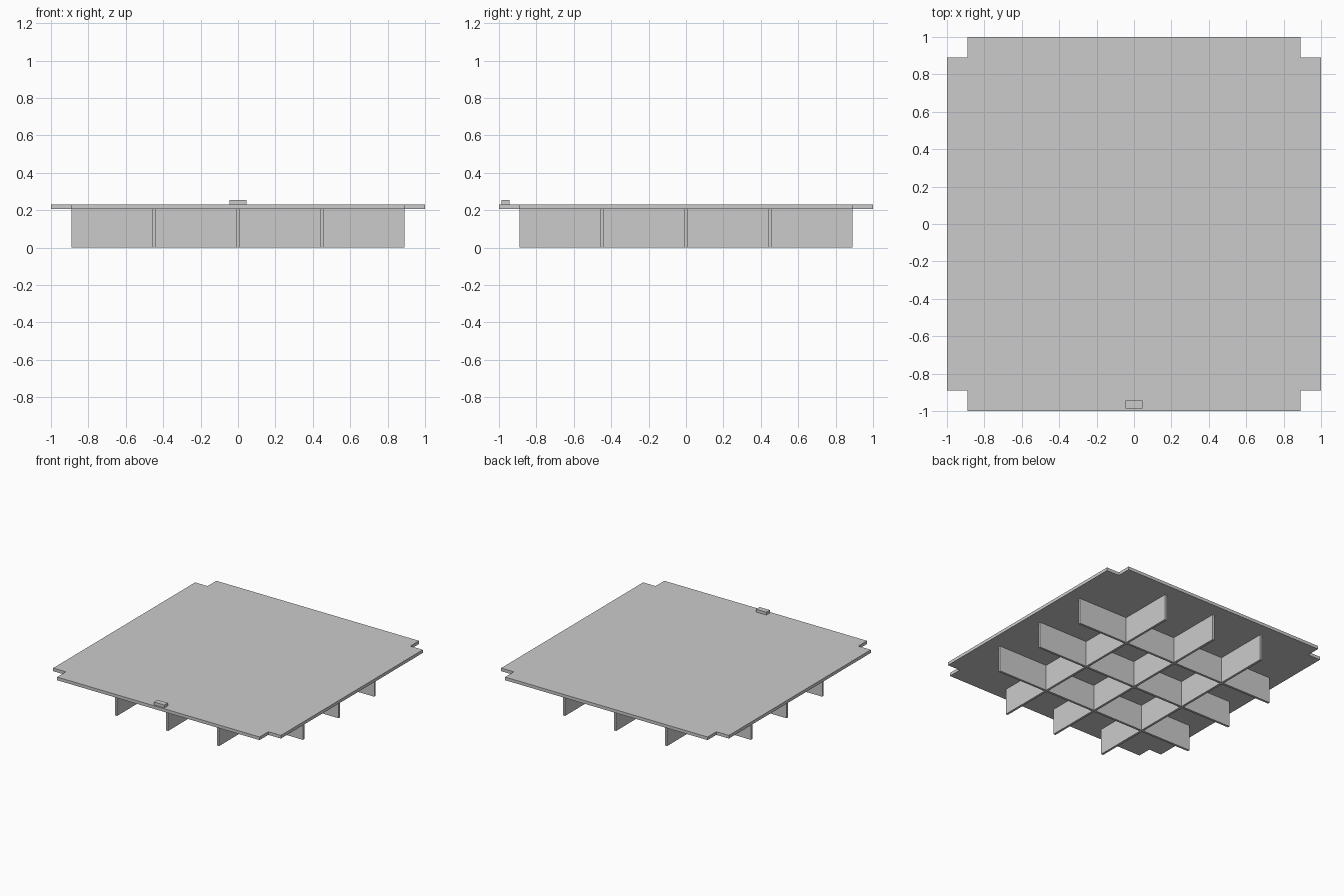
import bpy
import bmesh

cube = bpy.data.objects.get("Cube")
if cube:
    bpy.data.objects.remove(cube, do_unlink=True)

GREY = (0.6, 0.6, 0.6, 1.0)
grey = bpy.data.materials.new("light grey")
grey.use_nodes = True
grey.diffuse_color = GREY
grey.node_tree.nodes["Principled BSDF"].inputs["Base Color"].default_value = GREY

EDGE = 1.0       # half width of the plate
INNER = 0.89     # notch corner and fin half length
FIN_TOP = 0.205
PLATE_TOP = 0.23
HALF_FIN = 0.009
SPACING = 0.448


def prism(name, outline, bottom, top):
    """Extrude a flat outline between two heights."""
    bm = bmesh.new()
    face = bm.faces.new([bm.verts.new((x, y, bottom)) for x, y in outline])
    extruded = bmesh.ops.extrude_face_region(bm, geom=[face])["geom"]
    verts = [v for v in extruded if isinstance(v, bmesh.types.BMVert)]
    bmesh.ops.translate(bm, verts=verts, vec=(0, 0, top - bottom))
    bmesh.ops.recalc_face_normals(bm, faces=bm.faces)
    mesh = bpy.data.meshes.new(name)
    bm.to_mesh(mesh)
    bm.free()
    mesh.materials.append(grey)
    obj = bpy.data.objects.new(name, mesh)
    bpy.context.collection.objects.link(obj)
    return obj


def box(name, x0, x1, y0, y1, z0, z1):
    return prism(name, [(x0, y0), (x1, y0), (x1, y1), (x0, y1)], z0, z1)


# Square plate with a notch in each corner
outline = []
x, y = 1, 0
for corner in [(EDGE, -INNER), (EDGE, INNER), (INNER, INNER)] * 4:
    a, b = corner
    outline.append((a * x - b * y, a * y + b * x))
    if corner == (INNER, INNER):
        x, y = -y, x
prism("top_plate", outline, FIN_TOP, PLATE_TOP)

# Fins running front to back
lines = [-SPACING, 0, SPACING]
for i, c in enumerate(lines):
    box(f"long_fin_{i + 1}", c - HALF_FIN, c + HALF_FIN, -INNER, INNER, 0, FIN_TOP)

# Cross fins, split where they meet the long fins
starts = [-INNER] + [c + HALF_FIN for c in lines]
ends = [c - HALF_FIN for c in lines] + [INNER]
for i, c in enumerate(lines):
    for j, (x0, x1) in enumerate(zip(starts, ends)):
        box(f"cross_fin_{i + 1}_{j + 1}", x0, x1, c - HALF_FIN, c + HALF_FIN, 0, FIN_TOP)

# Small block marking the front edge
box("front_block", -0.045, 0.045, -0.987, -0.943, PLATE_TOP, 0.253)
